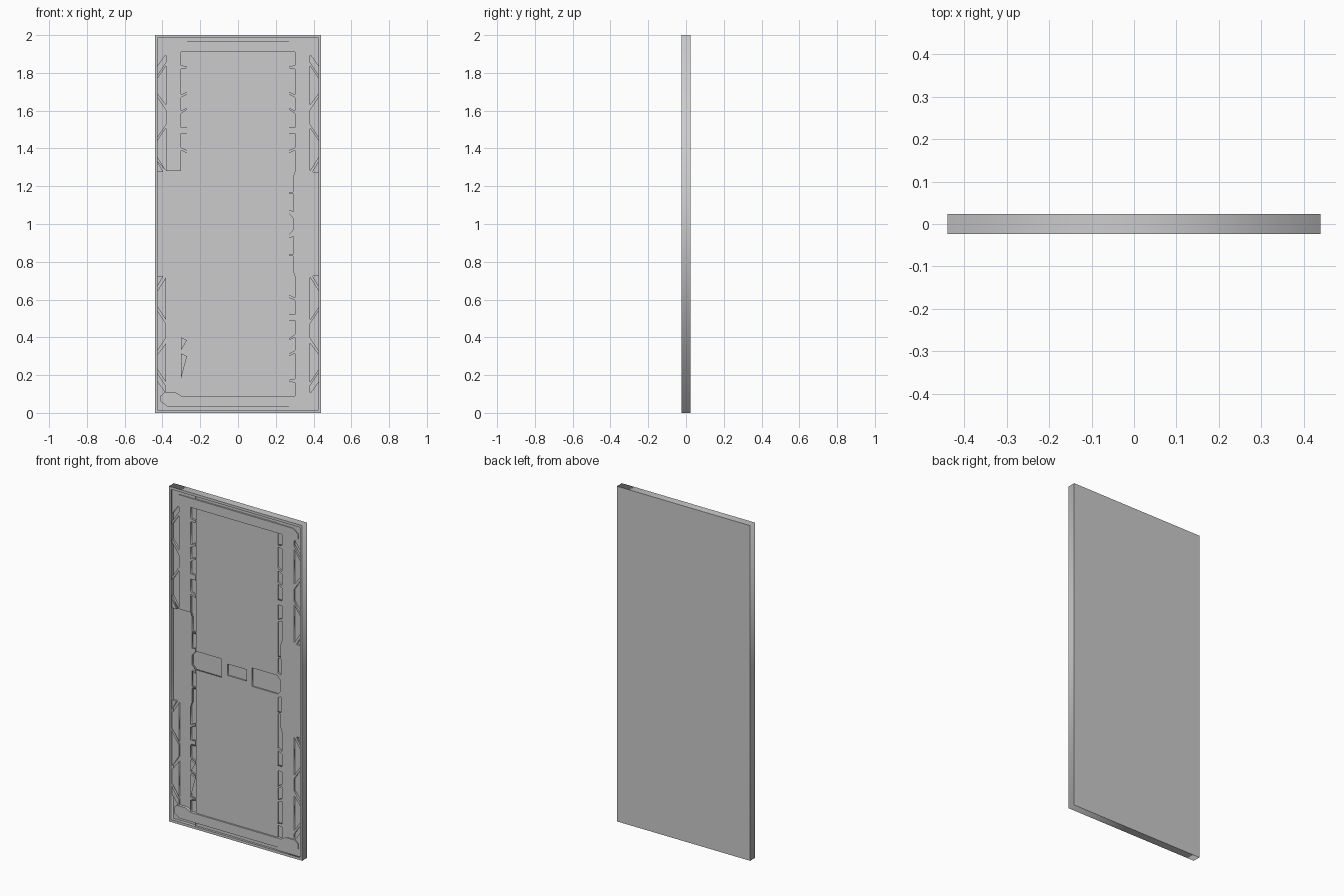
import bpy, math
from mathutils import Matrix

if "Cube" in bpy.data.objects:
    bpy.data.objects.remove(bpy.data.objects["Cube"])

BACK, FLOOR, RIM = 0.0235, -0.003, -0.0235


def layer(name, loops, y_back, y_front):
    """Extrude flat (x, z) outlines between two depths; inner loops become holes."""
    cu = bpy.data.curves.new(name, 'CURVE')
    cu.dimensions = '2D'
    cu.fill_mode = 'BOTH'
    cu.extrude = abs(y_back - y_front) / 2
    for pts in loops:
        sp = cu.splines.new('POLY')
        sp.points.add(len(pts) - 1)
        for p, (x, z) in zip(sp.points, pts):
            p.co = (x, z, 0, 1)
        sp.use_cyclic_u = True
    tmp = bpy.data.objects.new(name + "_outline", cu)
    bpy.context.collection.objects.link(tmp)
    bpy.context.view_layer.update()
    deps = bpy.context.evaluated_depsgraph_get()
    me = bpy.data.meshes.new_from_object(tmp.evaluated_get(deps))
    bpy.data.objects.remove(tmp)
    me.transform(Matrix.Translation((0, (y_back + y_front) / 2, 0))
                 @ Matrix.Rotation(math.pi / 2, 4, 'X'))
    ob = bpy.data.objects.new(name, me)
    bpy.context.collection.objects.link(ob)
    return ob


def rect(x0, x1, z0, z1):
    return [(x0, z0), (x1, z0), (x1, z1), (x0, z1)]


def flip_x(pts):
    return [(-x, z) for x, z in reversed(pts)]


def flip_z(pts):
    return [(x, 2 - z) for x, z in reversed(pts)]


# back slab and raised outer rim
layer("back_slab", [rect(-.44, .44, 0, 2)], BACK, FLOOR)
layer("outer_rim", [rect(-.44, .44, 0, 2), rect(-.425, .425, .015, 1.985)], FLOOR, RIM)

# centre panel, open at the sides for the two middle pockets, with a small window
right = [(.27, .01), (.27, .945), (.10, .945), (.10, 1.055), (.27, 1.055), (.27, 1.99)]
layer("centre_panel", [right + flip_x(right), rect(-.062, .062, .967, 1.035)], FLOOR, -.0105)

# side bands: notched inner edge, angled pockets along the outer edge
S = -.27
notches = [
    [(S, 1.075), (-.295, 1.065), (-.295, 1.16), (S, 1.16)],
    [(S, 1.17), (-.292, 1.17), (-.292, 1.25), (-.302, 1.28), (-.302, 1.39), (S, 1.375)],
    [(S, 1.39), (-.302, 1.405), (-.302, 1.48), (S, 1.48)],
    [(S, 1.51), (-.302, 1.51), (-.302, 1.585), (S, 1.605)],
    [(S, 1.615), (-.302, 1.60), (-.302, 1.67), (S, 1.685)],
    [(S, 1.70), (-.302, 1.685), (-.302, 1.82), (S, 1.825)],
    [(S, 1.835), (-.302, 1.84), (-.302, 1.93), (S, 1.93)],
]
upper = [p for n in notches for p in n]
middle = [(S, .945), (-.292, .97), (-.292, 1.03), (S, 1.055)]
edge = flip_z(upper) + middle + upper
band = [(-.435, .01), (S, .01)] + edge + [(S, 1.99), (-.435, 1.99)]
pockets = [
    [(-.43, 1.785), (-.38, 1.86), (-.38, 1.90), (-.43, 1.83)],
    [(-.43, 1.765), (-.43, 1.695), (-.38, 1.63), (-.38, 1.84)],
    [(-.43, 1.675), (-.43, 1.455), (-.38, 1.53), (-.38, 1.60)],
    [(-.43, 1.435), (-.43, 1.36), (-.38, 1.28), (-.38, 1.51)],
    [(-.43, 1.335), (-.43, 1.275), (-.395, 1.275)],
]
loops = [band] + pockets + [flip_z(p) for p in pockets]
layer("left_band", loops, FLOOR, -.0145)
layer("right_band", [flip_x(p) for p in loops], FLOOR, -.0145)

# raised cross bars with chamfered end lobes
end = [(-.30, 1.91), (-.33, 1.892), (-.39, 1.892), (-.41, 1.91), (-.41, 1.94), (-.375, 1.965)]
bar = end + flip_x(end)
layer("top_bar", [bar], FLOOR, -.02)
layer("bottom_bar", [flip_z(bar)], FLOOR, -.02)
